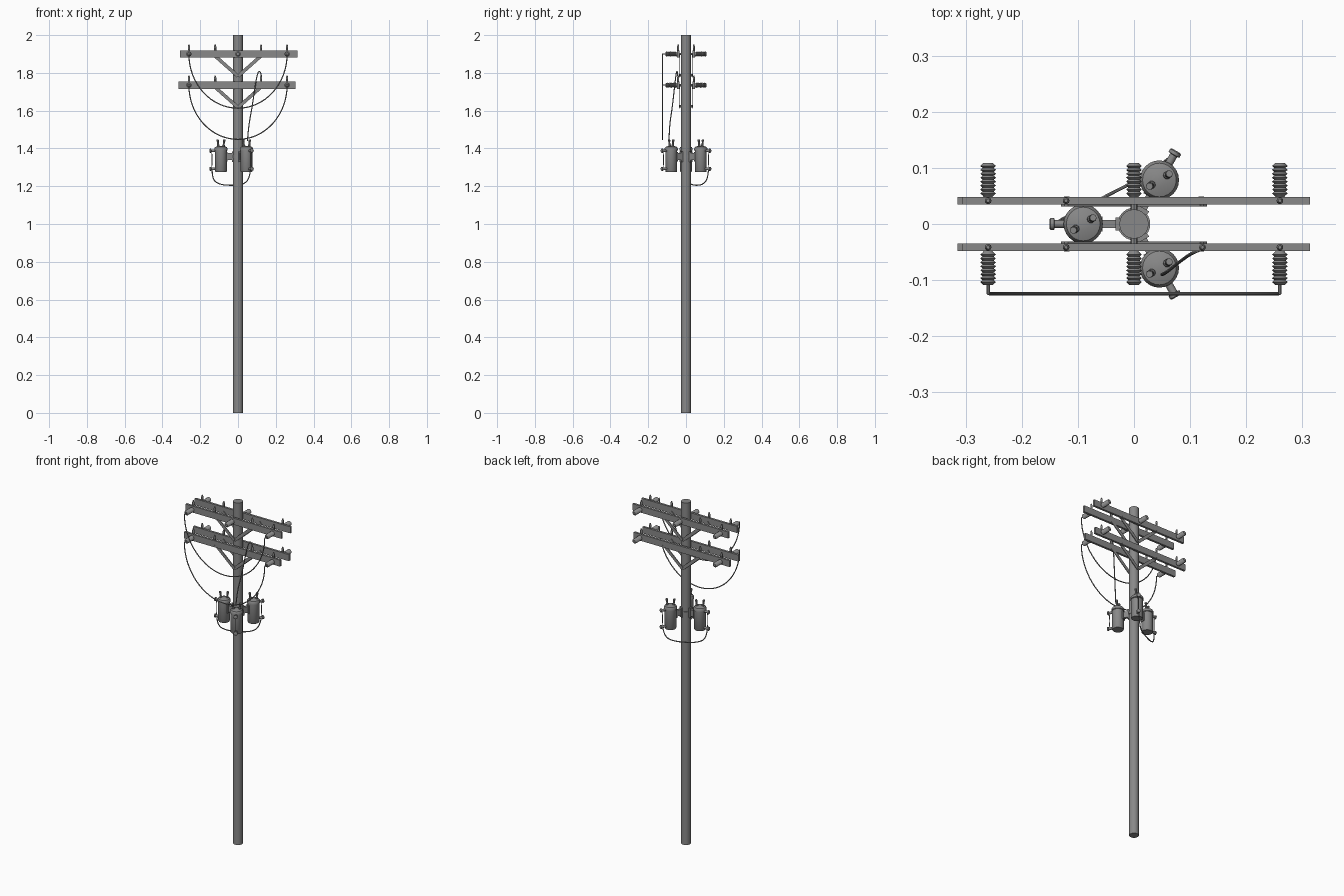
import bpy, math
from mathutils import Vector, Matrix

cube = bpy.data.objects.get("Cube")
if cube:
    bpy.data.objects.remove(cube, do_unlink=True)

grey = bpy.data.materials.new("utility_grey")
grey.use_nodes = True
colour = (0.25, 0.25, 0.25, 1)
grey.diffuse_color = colour
grey.node_tree.nodes["Principled BSDF"].inputs["Base Color"].default_value = colour


def finish(obj, name, smooth=True):
    obj.name = name
    obj.data.materials.clear()
    obj.data.materials.append(grey)
    if smooth:
        bpy.ops.object.select_all(action='DESELECT')
        obj.select_set(True)
        bpy.context.view_layer.objects.active = obj
        bpy.ops.object.shade_smooth_by_angle(angle=math.radians(35))
    return obj


def lathe(name, profile, base, axis=(0, 0, 1), sides=16):
    """Closed turned solid: profile is (radius, distance along axis)."""
    turn = Vector((0, 0, 1)).rotation_difference(Vector(axis)).to_matrix()
    verts, faces = [], []
    for r, h in profile:
        for i in range(sides):
            a = math.tau * i / sides
            verts.append(turn @ Vector((r * math.cos(a), r * math.sin(a), h)) + Vector(base))
    for k in range(len(profile) - 1):
        for i in range(sides):
            j = (i + 1) % sides
            faces.append((k * sides + i, k * sides + j, (k + 1) * sides + j, (k + 1) * sides + i))
    faces.append(tuple(reversed(range(sides))))
    faces.append(tuple(range(len(verts) - sides, len(verts))))
    mesh = bpy.data.meshes.new(name)
    mesh.from_pydata(verts, [], faces)
    obj = bpy.data.objects.new(name, mesh)
    bpy.context.collection.objects.link(obj)
    return finish(obj, name)


def box(name, centre, size, turn=None):
    bpy.ops.mesh.primitive_cube_add(size=1)
    obj = bpy.context.object
    rotation = turn if turn else Matrix.Identity(4)
    obj.data.transform(Matrix.Translation(centre) @ rotation @ Matrix.Diagonal((*size, 1)))
    return finish(obj, name, False)


def wire(name, points, radius=0.003, kind='NURBS'):
    data = bpy.data.curves.new(name, 'CURVE')
    data.dimensions = '3D'
    data.bevel_depth = radius
    data.bevel_resolution = 2
    data.use_fill_caps = True
    spline = data.splines.new(kind)
    spline.points.add(len(points) - 1)
    for p, co in zip(spline.points, points):
        p.co = (*co, 1)
    if kind == 'NURBS':
        spline.order_u = 3
        spline.use_endpoint_u = True
        spline.resolution_u = 8
    obj = bpy.data.objects.new(name, data)
    bpy.context.collection.objects.link(obj)
    bpy.ops.object.select_all(action='DESELECT')
    obj.select_set(True)
    bpy.context.view_layer.objects.active = obj
    bpy.ops.object.convert(target='MESH')
    finish(bpy.context.object, name)


# Pole
lathe("pole", [(0.026, 0), (0.026, 2)], (0, 0, 0), sides=24)

# Ribbed insulator outline
ribs = [(0.007, 0)]
for i in range(8):
    ribs += [(0.010, 0.004 + 0.007 * i), (0.014, 0.0075 + 0.007 * i)]
ribs += [(0.010, 0.060), (0.008, 0.062)]
pin = [(0.006, 0), (0.006, 0.022), (0.003, 0.032)]

# Two levels of paired crossarms with their braces, pins and insulators
for level, z, shift in (("upper", 1.90, 0.004), ("lower", 1.735, -0.005)):
    for side, s in (("front", -1), ("back", 1)):
        tag = f"{level}_{side}"
        box(f"{tag}_crossarm", (shift, s * 0.0415, z), (0.62, 0.013, 0.038))
        for k in (-1, 1):
            top, low = Vector((k * 0.124, s * 0.033, z - 0.008)), Vector((0, s * 0.033, z - 0.118))
            d = top - low
            turn = Matrix.Rotation(-math.atan2(d.z, d.x), 4, 'Y')
            box(f"{tag}_brace", (top + low) / 2, (d.length, 0.004, 0.018), turn)
            lathe(f"{tag}_brace_bolt", [(0.005, 0), (0.005, 0.018)],
                  (k * 0.12, s * 0.031, z - 0.01), (0, s, 0), 8)
        lathe(f"{tag}_pole_bolt", [(0.006, 0), (0.006, 0.048)], (0, 0, z), (0, s, 0), 8)
        lathe(f"{tag}_brace_foot_bolt", [(0.006, 0), (0.006, 0.038)], (0, 0, z - 0.112), (0, s, 0), 8)
        for x in (-0.26, -0.121, 0.122, 0.26):
            if (s, x) != (1, 0.122):
                lathe(f"{tag}_pin", pin, (x, s * 0.0415, z + 0.018), sides=10)
        for x in (-0.26, 0, 0.26) if level == "upper" else (-0.26, 0.26):
            lathe(f"{tag}_insulator", ribs, (x, s * 0.047, z), (0, s, 0))

    # Slack wire hanging between the outer front insulators
    drop = 0.287
    path = [(-0.26, -0.105, z), (-0.26, -0.119, z)]
    path += [(-0.26 * math.cos(t), -0.124, z - drop * math.sin(t))
             for t in (math.pi * i / 32 for i in range(33))]
    path += [(0.26, -0.119, z), (0.26, -0.105, z)]
    wire(f"{level}_slack_wire", path, kind='POLY')

# Three transformers spaced evenly around the pole
tank = [(0.029, 0), (0.031, 0.003), (0.031, 0.112), (0.035, 0.114), (0.035, 0.124),
        (0.030, 0.132), (0.012, 0.138)]
bushing = [(0.007, 0), (0.007, 0.012), (0.005, 0.014), (0.005, 0.030), (0.007, 0.032), (0.006, 0.040)]
terminal = [(0.007, 0), (0.007, 0.022), (0.011, 0.023), (0.011, 0.029), (0.008, 0.031)]
for name, angle in (("left_wing", 180), ("back", 60), ("front", -60)):
    a = math.radians(angle)
    out = Vector((math.cos(a), math.sin(a), 0))
    turn = Matrix.Rotation(a, 4, 'Z')
    c = out * 0.0905 + Vector((0, 0, 1.276))
    lathe(f"{name}_transformer_tank", tank, c, sides=24)
    for k in (-1, 1):
        lathe(f"{name}_bushing", bushing, c + Vector((k * 0.013, k * 0.008, 0.131)),
              Vector((k * 0.12, k * 0.08, 1)).normalized(), 10)
    for h in (0.016, 0.112):
        lathe(f"{name}_side_terminal", terminal, c + out * 0.029 + Vector((0, 0, h)), out, 12)
    # Side cable joining the two terminals
    wire(f"{name}_side_cable", [c + out * r + Vector((0, 0, h)) for r, h in
                                ((0.05, 0.016), (0.047, 0.03), (0.047, 0.098), (0.05, 0.112))], 0.002)
    # Mounting bracket
    box(f"{name}_bracket_arm", out * 0.045 + Vector((0, 0, 1.357)), (0.045, 0.014, 0.036), turn)
    box(f"{name}_bracket_plate", out * 0.029 + Vector((0, 0, 1.357)), (0.008, 0.024, 0.056), turn)
    box(f"{name}_tank_plate", out * 0.059 + Vector((0, 0, 1.357)), (0.006, 0.026, 0.05), turn)

# Mounting collar around the pole
lathe("mounting_collar", [(0.029, 0), (0.029, 0.016)], (0, 0, 1.349), sides=24)

# Feed wire from the lower front crossarm down to the front transformer
wire("feed_wire", [(0.122, -0.042, 1.75), (0.126, -0.043, 1.79), (0.112, -0.048, 1.815),
                   (0.098, -0.055, 1.78), (0.075, -0.072, 1.62), (0.056, -0.088, 1.52), (0.05, -0.090, 1.44)])

# Looped cable between the left wing and back transformers
wire("loop_cable", [(-0.137, 0.0, 1.29), (-0.137, 0.004, 1.235), (-0.095, 0.026, 1.208),
                    (-0.03, 0.060, 1.204), (0.03, 0.090, 1.21), (0.06, 0.116, 1.24), (0.067, 0.119, 1.29)])
